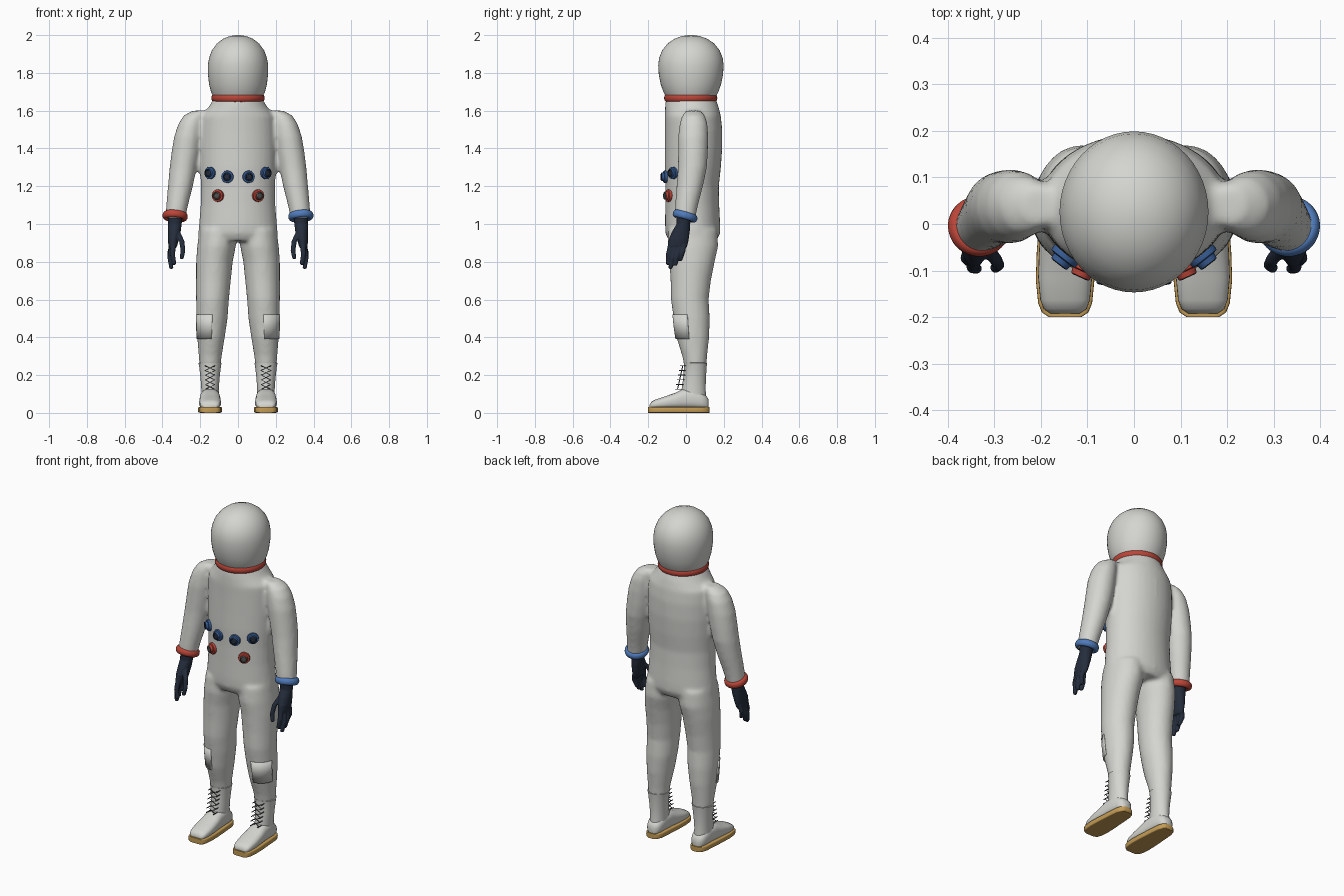
import bpy, bmesh, math
from mathutils import Vector

cube = bpy.data.objects.get("Cube")
if cube:
    bpy.data.objects.remove(cube, do_unlink=True)


def material(name, r, g, b):
    m = bpy.data.materials.new(name)
    m.use_nodes = True
    m.diffuse_color = (r, g, b, 1)
    m.node_tree.nodes["Principled BSDF"].inputs["Base Color"].default_value = (r, g, b, 1)
    return m


SUIT = material("suit white", 0.66, 0.66, 0.63)
RED = material("ring red", 0.5, 0.06, 0.04)
BLUE = material("cuff blue", 0.08, 0.2, 0.5)
DIAL = material("dial blue", 0.04, 0.11, 0.3)
NAVY = material("glove navy", 0.018, 0.026, 0.045)
TAN = material("sole tan", 0.55, 0.33, 0.09)
GREY = material("lace grey", 0.08, 0.08, 0.08)


def loft(bm, rings, side=1, power=2.0, along_y=False, sides=32, arc=None):
    """Skin elliptical rings (x, y, height, rx, ry); arc gives an open strip."""
    loops = []
    for x, y, t, rx, ry in rings:
        loop = []
        for i in range(sides):
            a = math.tau * i / sides
            if arc:
                a = math.radians(arc[0] + (arc[1] - arc[0]) * i / (sides - 1))
            c, s = math.cos(a), math.sin(a)
            u = x + rx * math.copysign(abs(c) ** (2 / power), c)
            v = y + ry * math.copysign(abs(s) ** (2 / power), s)
            loop.append(bm.verts.new((side * u, t, v) if along_y else (side * u, v, t)))
        loops.append(loop)
    for low, high in zip(loops, loops[1:]):
        for i in range(sides - 1 if arc else sides):
            j = (i + 1) % sides
            bm.faces.new((low[i], low[j], high[j], high[i]))
    if not arc:
        bm.faces.new(loops[0])
        bm.faces.new(loops[-1])


def finish(name, bm, *mats, angle=40):
    bmesh.ops.recalc_face_normals(bm, faces=bm.faces)
    me = bpy.data.meshes.new(name)
    bm.to_mesh(me)
    bm.free()
    ob = bpy.data.objects.new(name, me)
    bpy.context.collection.objects.link(ob)
    for m in mats:
        me.materials.append(m)
    smooth(ob, angle)
    return ob


def smooth(ob, angle):
    bpy.ops.object.select_all(action='DESELECT')
    ob.select_set(True)
    bpy.context.view_layer.objects.active = ob
    bpy.ops.object.shade_smooth_by_angle(angle=math.radians(angle))


def blend(ob, voxel, repeats):
    mod = ob.modifiers.new("Blend", 'REMESH')
    mod.mode, mod.voxel_size, mod.use_smooth_shade = 'VOXEL', voxel, True
    mod = ob.modifiers.new("Soften", 'SMOOTH')
    mod.factor, mod.iterations = 0.5, repeats


# Suit body: torso, arms and legs blended into one skin
torso = [(0, .036, .91, .19, .125), (0, .036, .95, .211, .145), (0, .035, 1.0, .206, .146),
         (0, .033, 1.1, .198, .143), (0, .032, 1.2, .196, .142), (0, .036, 1.3, .201, .149),
         (0, .04, 1.4, .204, .152), (0, .04, 1.5, .202, .152), (0, .036, 1.57, .196, .149),
         (0, .031, 1.62, .155, .142), (0, .025, 1.67, .125, .13)]
arm = [(.2, .04, 1.6, .04, .04), (.23, .04, 1.575, .057, .06), (.25, .04, 1.53, .066, .074),
       (.265, .038, 1.46, .074, .08), (.277, .037, 1.38, .075, .079), (.29, .034, 1.3, .072, .077),
       (.305, .02, 1.2, .066, .07), (.322, .003, 1.1, .058, .061), (.332, -.006, 1.03, .053, .055)]
leg = [(.105, .036, .97, .1, .13), (.114, .036, .88, .102, .134), (.125, .032, .8, .097, .12),
       (.13, .025, .7, .092, .107), (.135, .02, .6, .087, .1), (.138, .03, .5, .083, .096),
       (.143, .036, .4, .073, .087), (.147, .046, .3, .061, .066), (.148, .05, .24, .055, .058)]
bm = bmesh.new()
loft(bm, torso)
for side in (1, -1):
    loft(bm, arm, side)
    loft(bm, leg, side)
blend(finish("suit_body", bm, SUIT), 0.012, 5)

# Helmet with a rounded crown
bm = bmesh.new()
for_helmet = [(1.67, .13, .13), (1.7, .143, .146), (1.74, .153, .16), (1.79, .159, .17), (1.84, .16, .173),
              (1.88, .153, .168), (1.92, .138, .152), (1.955, .112, .124), (1.98, .08, .088),
              (1.994, .045, .05), (2.0, .012, .014)]
loft(bm, [(0, .026, z, rx, ry) for z, rx, ry in for_helmet], sides=48)
finish("helmet", bm, SUIT, angle=60)


def ring(name, place, major, minor, mat, tilt=(0, 0, 0), height=1.0):
    bpy.ops.mesh.primitive_torus_add(location=place, rotation=tilt, major_radius=major,
                                     minor_radius=minor, major_segments=48, minor_segments=14)
    ob = bpy.context.object
    ob.name = name
    ob.scale.z = height
    ob.data.materials.append(mat)
    smooth(ob, 60)


ring("neck_ring", (0, .025, 1.667), .122, .019, RED, height=1.25)

# Chest dials seated on the torso front
for x, z, mat, label in ((.145, 1.27, DIAL, "outer"), (.055, 1.25, DIAL, "inner"), (.105, 1.15, RED, "lower")):
    for side, word in ((1, "left"), (-1, "right")):
        rx, ry, cy = .199, .146, .035
        y = cy - ry * math.sqrt(1 - (x / rx) ** 2)
        bm = bmesh.new()
        shape = ((-.015, .03), (.006, .033), (.012, .032), (.014, .023), (.026, .021), (.028, .016), (.024, .014))
        loft(bm, [(0, 0, h, r, r) for h, r in shape], sides=20)
        for f in bm.faces:
            f.material_index = int(f.calc_center_median().z > .0235)
        ob = finish(f"{word}_{label}_dial", bm, mat, NAVY if mat == DIAL else GREY, angle=35)
        ob.location = (side * x, y, z)
        normal = Vector((side * x / rx ** 2, (y - cy) / ry ** 2, 0))
        ob.rotation_euler = normal.to_track_quat('Z', 'Y').to_euler()

# Glove: palm plus five fingers, each a path of points
palm = [(.332, -.006, 1.05, .04, .044), (.334, -.014, 1.0, .036, .036), (.337, -.027, .96, .034, .047),
        (.342, -.038, .92, .03, .053), (.345, -.044, .885, .023, .052), (.345, -.045, .87, .015, .045)]
fingers = [[(.322, -.045, .96), (.298, -.075, .91), (.291, -.088, .86), (.298, -.094, .82)],
           [(.342, -.078, .9), (.347, -.093, .84), (.338, -.096, .79)],
           [(.348, -.056, .89), (.36, -.073, .82), (.353, -.082, .768)],
           [(.35, -.032, .89), (.362, -.047, .83), (.355, -.056, .785)],
           [(.348, -.01, .9), (.36, -.018, .85), (.35, -.03, .81)]]

# Shoe outline, front to back: y, half width, upper height
shoe = [(-.2, .035, .045), (-.19, .05, .06), (-.17, .058, .07), (-.12, .063, .086), (-.06, .061, .106),
        (-.02, .058, .125), (.04, .054, .13), (.085, .05, .11), (.112, .04, .09), (.125, .022, .07)]
shaft = [(.147, .04, .06, .047, .07), (.148, .04, .12, .046, .064), (.148, .045, .18, .05, .06),
         (.148, .05, .25, .058, .06), (.148, .05, .265, .062, .062), (.148, .05, .266, .052, .052)]

for side, word, cuff in ((1, "left", BLUE), (-1, "right", RED)):
    ring(f"{word}_cuff", (side * .333, -.005, 1.042), .052, .015, cuff, (-.28, side * -.08, 0), 1.35)

    bm = bmesh.new()
    loft(bm, palm, side, sides=20)
    for path in fingers:
        last = len(path) - 1
        tube = [(*p, .0155 - .004 * i / last, .0155 - .004 * i / last) for i, p in enumerate(path)]
        x, y, z = path[-1]
        loft(bm, tube + [(x, y, z - .006, .006, .006)], side, sides=12)
    blend(finish(f"{word}_glove", bm, NAVY), 0.004, 3)

    # Knee patch wrapping the front outer side
    bm = bmesh.new()
    loft(bm, [(.143, .035, .39, .078, .091), (.14, .031, .46, .084, .097), (.138, .028, .52, .087, .1)],
         side, sides=14, arc=(-92, -12))
    patch = finish(f"{word}_knee_patch", bm, SUIT)
    plate = patch.modifiers.new("Thickness", 'SOLIDIFY')
    plate.thickness = .008

    # Boot shaft, shoe upper and sole
    bm = bmesh.new()
    loft(bm, shaft, side)
    finish(f"{word}_boot_shaft", bm, SUIT)
    bm = bmesh.new()
    loft(bm, [(.148, (top + .02) / 2, y * .96, w * .92, (top - .02) / 2) for y, w, top in shoe],
         side, power=2.6, along_y=True)
    finish(f"{word}_shoe_upper", bm, SUIT, angle=60)
    bm = bmesh.new()
    loft(bm, [(.148, .016, y, w, .016) for y, w, top in shoe], side, power=8, along_y=True)
    finish(f"{word}_sole", bm, TAN)

    # Crossed laces with eyelet pegs down the boot front
    rows = 6
    curve = bpy.data.curves.new(f"{word}_laces", 'CURVE')
    curve.dimensions, curve.bevel_depth, curve.bevel_resolution = '3D', .0025, 1

    def eyelet(row, flip, push=0.0):
        t = row / (rows - 1)
        return (side * .148 + flip * (.024 + .004 * t), -.045 + .028 * t - push, .125 + .125 * t)

    def strand(points):
        line = curve.splines.new('POLY')
        line.points.add(len(points) - 1)
        for spot, p in zip(line.points, points):
            spot.co = (*p, 1)

    for flip in (1, -1):
        strand([eyelet(r, flip if r % 2 else -flip) for r in range(rows)])
        for r in range(rows):
            strand([eyelet(r, flip, -.025), eyelet(r, flip, .014)])
    curve.materials.append(GREY)
    bpy.context.collection.objects.link(bpy.data.objects.new(f"{word}_laces", curve))
